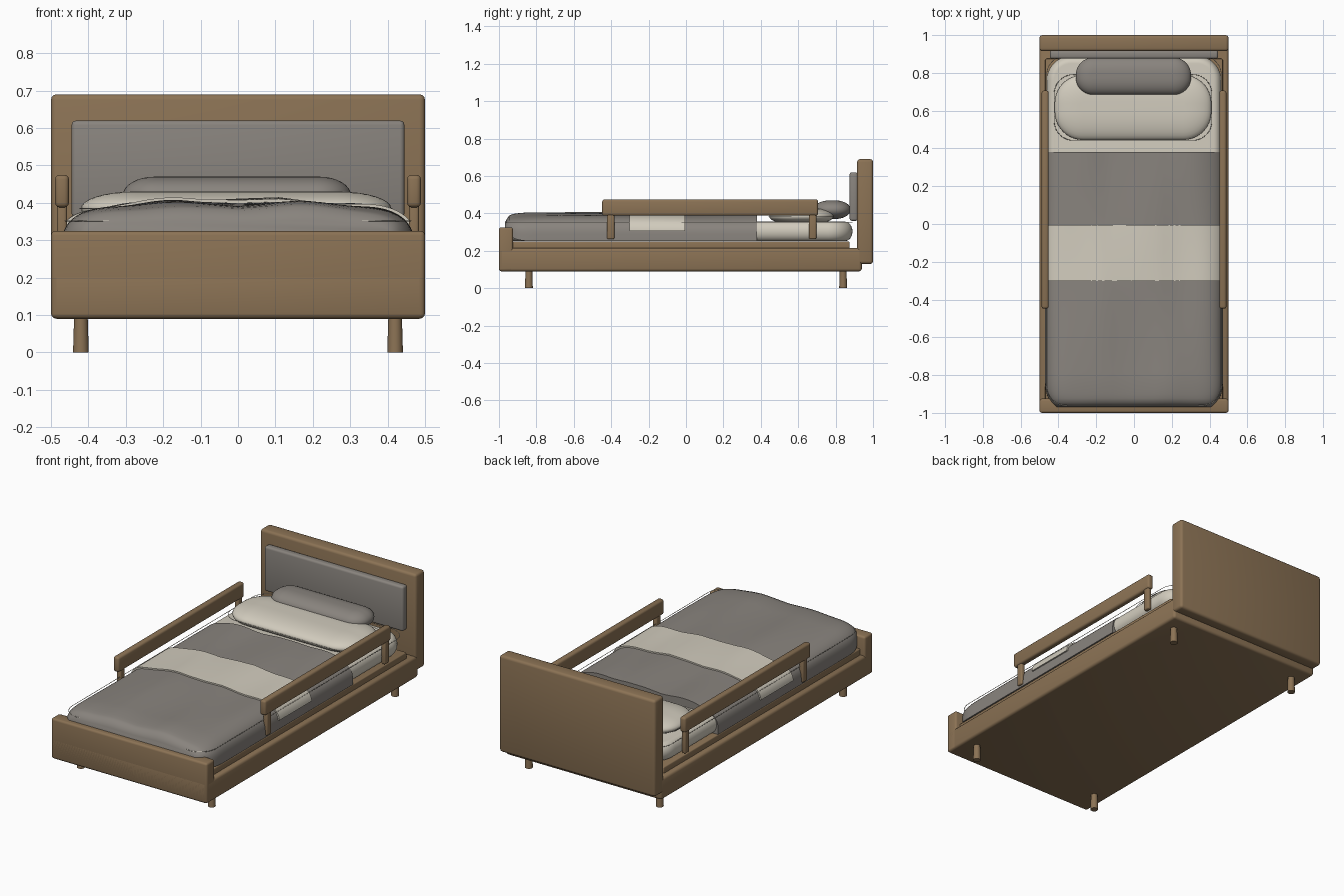
import bpy, bmesh, math
from math import sin, cos, pi, radians

cube = bpy.data.objects.get("Cube")
if cube:
    bpy.data.objects.remove(cube, do_unlink=True)


def material(name, rgb):
    m = bpy.data.materials.new(name)
    m.use_nodes = True
    m.diffuse_color = (*rgb, 1)
    m.node_tree.nodes["Principled BSDF"].inputs["Base Color"].default_value = (*rgb, 1)
    return m


WOOD = material("oak wood", (0.26, 0.17, 0.09))
GREY = material("warm grey fabric", (0.25, 0.23, 0.208))
CREAM = material("cream linen", (0.64, 0.60, 0.51))


def finish(name, bm, mat, angle=40):
    bmesh.ops.recalc_face_normals(bm, faces=bm.faces)
    me = bpy.data.meshes.new(name)
    bm.to_mesh(me)
    bm.free()
    me.materials.append(mat)
    ob = bpy.data.objects.new(name, me)
    bpy.context.collection.objects.link(ob)
    bpy.ops.object.select_all(action='DESELECT')
    ob.select_set(True)
    bpy.context.view_layer.objects.active = ob
    bpy.ops.object.shade_smooth_by_angle(angle=radians(angle))
    return ob


def box(name, x, y, z, mat, bevel=0.012):
    """Bevelled block from (min, max) ranges."""
    bm = bmesh.new()
    bmesh.ops.create_cube(bm, size=1)
    for v in bm.verts:
        for i, (lo, hi) in enumerate((x, y, z)):
            v.co[i] = (lo + hi) / 2 + v.co[i] * (hi - lo)
    bmesh.ops.bevel(bm, geom=bm.edges[:], offset=bevel, segments=3,
                    profile=0.5, affect='EDGES')
    return finish(name, bm, mat)


def loft(name, rings, mat, angle=40):
    """Skin closed rings of points and cap both ends."""
    bm = bmesh.new()
    loops = [[bm.verts.new(p) for p in ring] for ring in rings]
    n = len(loops[0])
    for a, b in zip(loops, loops[1:]):
        for i in range(n):
            j = (i + 1) % n
            bm.faces.new((a[i], a[j], b[j], b[i]))
    bm.faces.new(loops[0])
    bm.faces.new(loops[-1])
    return finish(name, bm, mat, angle)


def outline(c, hx, hy, r, z, steps=10):
    """Rounded rectangle around centre c at height z."""
    pts = []
    for q, (sx, sy) in enumerate(((1, 1), (-1, 1), (-1, -1), (1, -1))):
        for k in range(steps + 1):
            a = (q + k / steps) * pi / 2
            pts.append((c[0] + sx * (hx - r) + r * cos(a),
                        c[1] + sy * (hy - r) + r * sin(a), z))
    return pts


def cushion(name, c, half, corner, edge, mat):
    """Rounded slab; edge is how far the rounding reaches inward."""
    rings = []
    for k in range(17):
        a = (k / 16 - 0.5) * pi
        d = edge * (1 - cos(a))
        rings.append(outline(c, half[0] - d, half[1] - d, corner - d,
                             c[2] + half[2] * sin(a)))
    return loft(name, rings, mat, 60)


def piping(name, points, mat):
    """Fine cord along a closed outline."""
    cu = bpy.data.curves.new(name, 'CURVE')
    cu.dimensions = '3D'
    cu.bevel_depth = 0.0015
    cu.bevel_resolution = 1
    sp = cu.splines.new('POLY')
    sp.points.add(len(points) - 1)
    for p, co in zip(sp.points, points):
        p.co = (*co, 1)
    sp.use_cyclic_u = True
    cu.materials.append(mat)
    bpy.context.collection.objects.link(bpy.data.objects.new(name, cu))


def drape(name, y0, y1, grow, a0, mat, rows=60, cols=56):
    """Cover arched over the mattress, rounded down at the foot, with folds."""
    rings = []
    for j in range(rows + 1):
        y = y0 + (y1 - y0) * j / rows
        t = min(max((-0.78 - y) / 0.19, 0), 0.985)
        rise = (1 - t ** 3) ** (1 / 3)
        width = (0.472 + grow) * (1 - 0.13 * t ** 4)
        ring = []
        for i in range(cols + 1):
            a = a0 + (pi - 2 * a0) * i / cols
            s, c = max(sin(a), 0), cos(a)
            x = width * math.copysign(abs(c) ** 0.5, c)
            fold = 0.005 * sin(21 * x + 2 * y) + 0.004 * sin(10 * x - 5 * y + 1)
            z = 0.252 + 0.05 * t ** 4 + ((0.148 + grow) * s ** 0.5 + fold * s) * rise
            ring.append((x, y, z))
        rings.append(ring)
    return loft(name, rings, mat, 60)


# Frame
box("bed_base", (-0.5, 0.5), (-1, 0.94), (0.09, 0.215), WOOD, 0.015)
box("footboard", (-0.5, 0.5), (-1, -0.925), (0.092, 0.325), WOOD)
box("headboard", (-0.5, 0.5), (0.915, 1), (0.13, 0.69), WOOD, 0.015)
box("mattress_platform", (-0.47, 0.47), (-0.93, 0.875), (0.2, 0.25), WOOD, 0.006)
box("headboard_panel", (-0.445, 0.445), (0.875, 0.918), (0.36, 0.62), GREY, 0.012)

# Legs and side rails, mirrored left and right
for side, s in (("left", 1), ("right", -1)):
    for end, y in (("front", -0.84), ("back", 0.84)):
        bm = bmesh.new()
        bmesh.ops.create_cone(bm, cap_ends=True, segments=24, radius1=0.021,
                              radius2=0.018, depth=0.1)
        bmesh.ops.translate(bm, verts=bm.verts, vec=(s * 0.42, y, 0.05))
        finish(f"{end}_{side}_leg", bm, WOOD)
    box(f"{side}_rail", sorted((s * 0.452, s * 0.489)), (-0.448, 0.706),
        (0.388, 0.475), WOOD, 0.012)
    for end, y in (("front", -0.403), ("back", 0.677)):
        box(f"{end}_{side}_rail_post", sorted((s * 0.457, s * 0.484)),
            (y - 0.02, y + 0.02), (0.262, 0.4), WOOD, 0.008)

# Bedding
cushion("mattress", (0, -0.035, 0.304), (0.462, 0.925, 0.052), 0.13, 0.04, CREAM)
piping("mattress_piping", outline((0, -0.035), 0.462, 0.925, 0.1, 0.352), CREAM)
drape("blanket", -0.968, 0.38, 0, 0, GREY)
drape("blanket_band", -0.303, -0.005, 0.008, 0.12, CREAM, rows=16)
cushion("large_pillow", (-0.005, 0.617, 0.385), (0.415, 0.172, 0.045), 0.15, 0.14, CREAM)
piping("pillow_piping", outline((-0.005, 0.617), 0.417, 0.174, 0.1, 0.385), CREAM)
cushion("small_pillow", (-0.003, 0.782, 0.42), (0.305, 0.099, 0.05), 0.092, 0.085, GREY)
